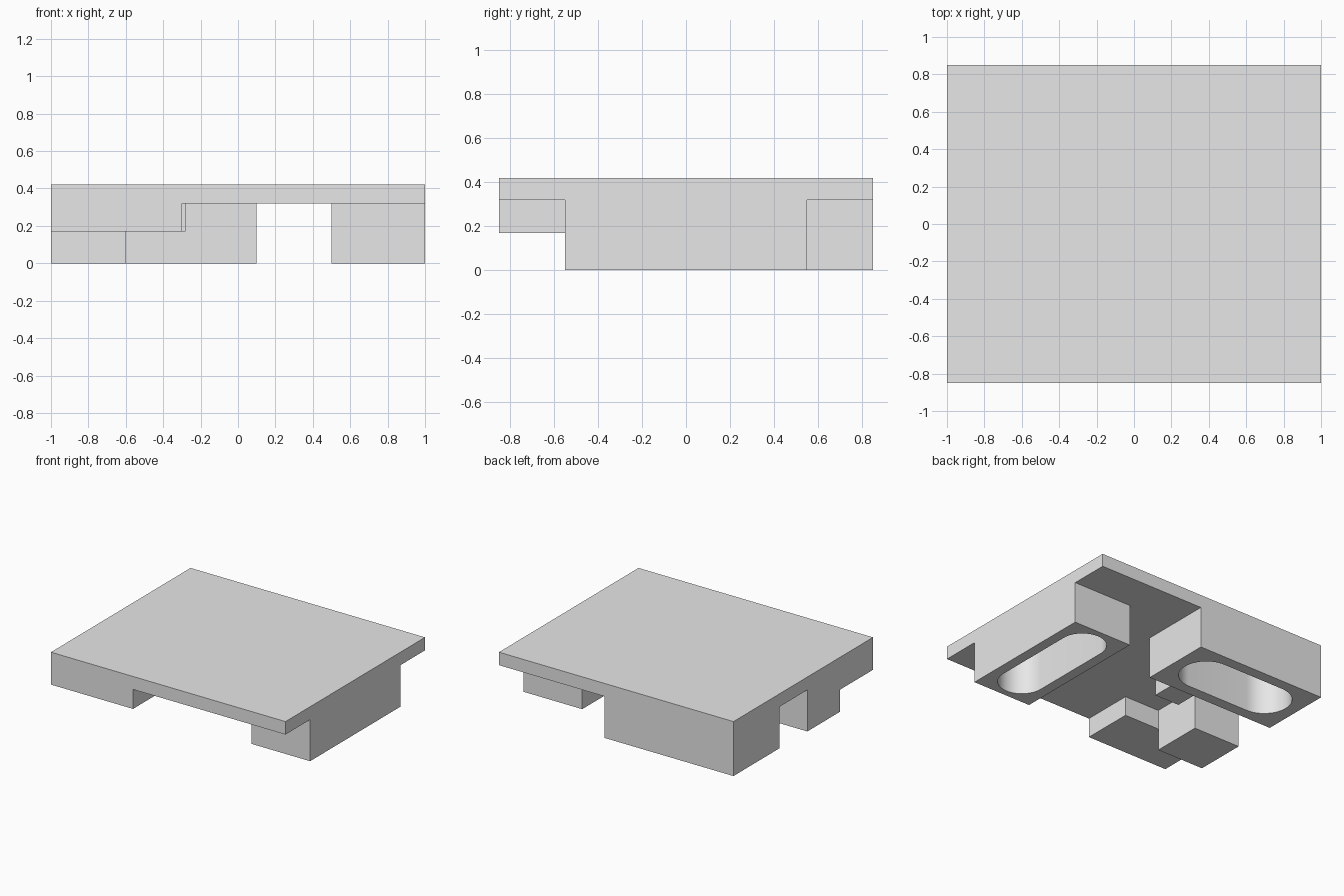
import bpy
import bmesh
from math import cos, sin, pi, radians

if "Cube" in bpy.data.objects:
    bpy.data.objects.remove(bpy.data.objects["Cube"], do_unlink=True)

grey = bpy.data.materials.new("light_grey")
grey.use_nodes = True
grey.diffuse_color = (0.8, 0.8, 0.8, 1)
grey.node_tree.nodes["Principled BSDF"].inputs["Base Color"].default_value = (0.8, 0.8, 0.8, 1)

PLATE_BOTTOM, PLATE_TOP = 0.32, 0.42
STEP = 0.17


def prism(name, outline, z0, z1):
    """Extrude a flat outline from z0 to z1."""
    bm = bmesh.new()
    base = bm.faces.new([bm.verts.new((x, y, z0)) for x, y in outline])
    top = bmesh.ops.extrude_face_region(bm, geom=[base])["geom"]
    moved = [v for v in top if isinstance(v, bmesh.types.BMVert)]
    bmesh.ops.translate(bm, verts=moved, vec=(0, 0, z1 - z0))
    bmesh.ops.recalc_face_normals(bm, faces=bm.faces)
    mesh = bpy.data.meshes.new(name)
    bm.to_mesh(mesh)
    bm.free()
    mesh.materials.append(grey)
    obj = bpy.data.objects.new(name, mesh)
    bpy.context.collection.objects.link(obj)
    return obj


def box(name, x0, x1, y0, y1, z0, z1=PLATE_BOTTOM):
    return prism(name, [(x0, y0), (x1, y0), (x1, y1), (x0, y1)], z0, z1)


def cut_slot(block, cx, cy, half, radius, along_y):
    """Cut a round-ended slot up through a block to the plate."""
    outline = []
    steps = 24
    for end in (1, -1):
        for i in range(steps + 1):
            a = -pi / 2 + pi * i / steps
            u, v = end * (half + radius * cos(a)), end * radius * sin(a)
            outline.append((cx - v, cy + u) if along_y else (cx + u, cy + v))
    cutter = prism(block.name + "_slot_cutter", outline, -0.1, PLATE_BOTTOM + 0.1)
    cutter.hide_render = True
    mod = block.modifiers.new("slot", "BOOLEAN")
    mod.operation = "DIFFERENCE"
    mod.solver = "EXACT"
    mod.object = cutter
    bpy.ops.object.select_all(action="DESELECT")
    block.select_set(True)
    bpy.context.view_layer.objects.active = block
    bpy.ops.object.modifier_apply(modifier=mod.name)
    bpy.data.objects.remove(cutter, do_unlink=True)
    bpy.ops.object.shade_smooth_by_angle(angle=radians(30))


# Flat top
box("top_plate", -1, 1, -0.85, 0.85, PLATE_BOTTOM, PLATE_TOP)

# Two large slotted feet
left_foot = box("left_slotted_foot", 0.5, 1, -0.55, 0.55, 0)
cut_slot(left_foot, 0.75, 0, 0.33, 0.17, True)
back_foot = box("back_slotted_foot", -1, 0.1, 0.29, 0.85, 0)
cut_slot(back_foot, -0.45, 0.57, 0.265, 0.195, False)

# Small foot with shallow steps beside it
box("small_foot", -1, -0.6, -0.45, -0.05, 0)
box("front_step", -1, -0.3, -0.85, -0.45, STEP)
box("middle_step", -0.49, -0.28, -0.1, 0.29, STEP)
